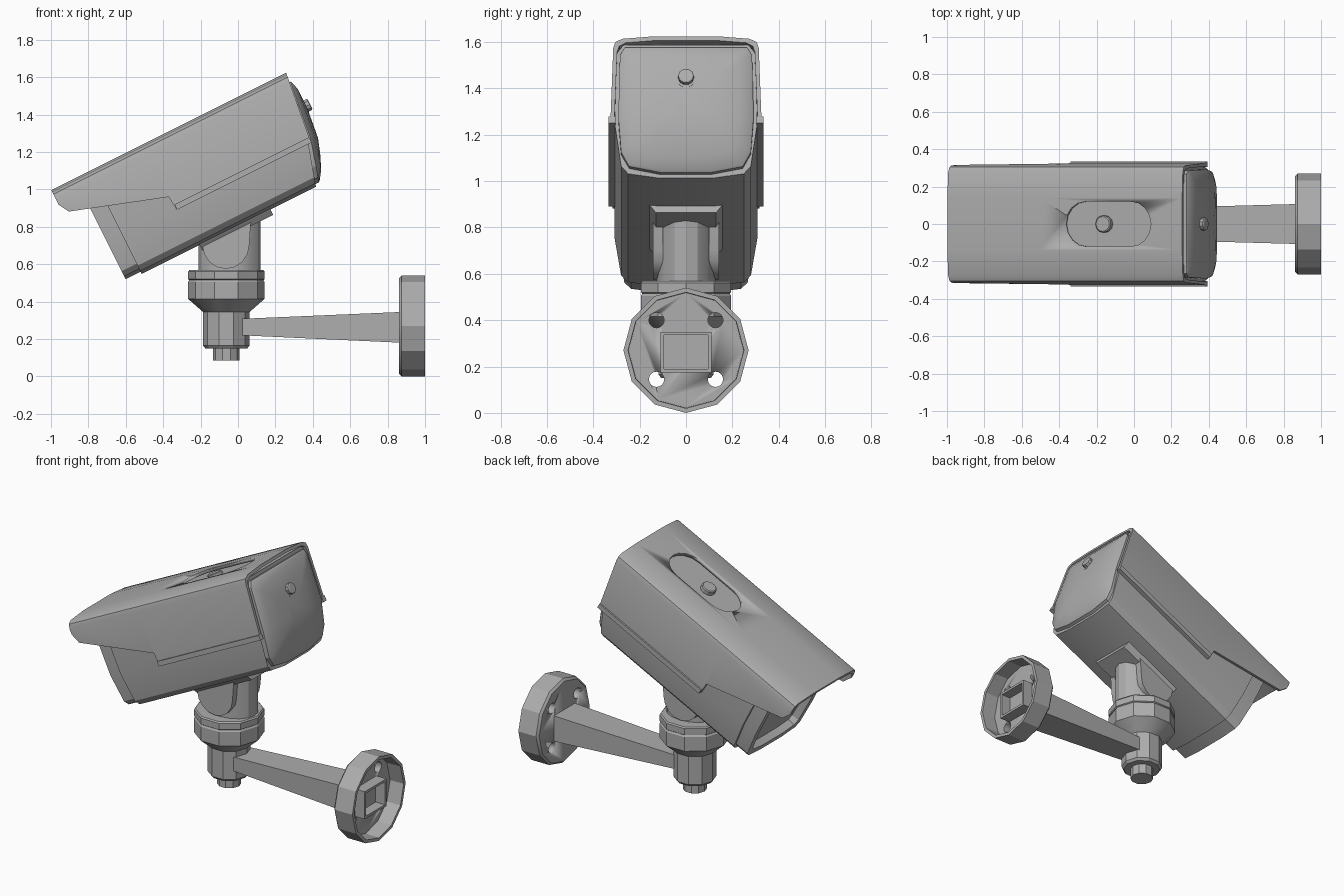
import bpy, bmesh, math
from mathutils import Vector

if "Cube" in bpy.data.objects:
    bpy.data.objects.remove(bpy.data.objects["Cube"])

grey = bpy.data.materials.new("painted_grey_metal")
grey.use_nodes = True
colour = (0.42, 0.42, 0.42, 1)
grey.diffuse_color = colour
grey.node_tree.nodes["Principled BSDF"].inputs["Base Color"].default_value = colour

X, Y, Z = Vector((1, 0, 0)), Vector((0, 1, 0)), Vector((0, 0, 1))
# Housing axes: the camera is pitched with a rise of one in two
U = Vector((2, 0, 1)).normalized()
W = Vector((-1, 0, 2)).normalized()


def P(u, y, w):
    return U * u + Y * y + W * w


def loft(name, rings, angle=25):
    """Skin closed rings of points and cap both ends."""
    bm = bmesh.new()
    rows = [[bm.verts.new(p) for p in ring] for ring in rings]
    n = len(rows[0])
    for a, b in zip(rows, rows[1:]):
        for i in range(n):
            j = (i + 1) % n
            bm.faces.new((a[i], a[j], b[j], b[i]))
    bm.faces.new(rows[0])
    bm.faces.new(rows[-1])
    bmesh.ops.recalc_face_normals(bm, faces=bm.faces)
    mesh = bpy.data.meshes.new(name)
    bm.to_mesh(mesh)
    bm.free()
    ob = bpy.data.objects.new(name, mesh)
    bpy.context.collection.objects.link(ob)
    mesh.materials.append(grey)
    bpy.ops.object.select_all(action='DESELECT')
    ob.select_set(True)
    bpy.context.view_layer.objects.active = ob
    bpy.ops.object.shade_smooth_by_angle(angle=math.radians(angle))
    return ob


def turned(name, base, axis, side, profile, n, squash=1):
    """Stack of n-gons (distance, radius) along an axis, first corner at side."""
    other = axis.cross(side) * squash
    turn = [math.tau * i / n for i in range(n)]
    return loft(name, [[base + axis * d + r * (side * math.cos(t) + other * math.sin(t))
                        for t in turn] for d, r in profile])


def cut(ob, cutter):
    mod = ob.modifiers.new("cut", 'BOOLEAN')
    mod.operation, mod.solver, mod.object = 'DIFFERENCE', 'EXACT', cutter
    cutter.hide_render = True
    bpy.context.view_layer.objects.active = ob
    bpy.ops.object.modifier_apply(modifier=mod.name)
    bpy.data.objects.remove(cutter)


def mirrored(half):
    return half + [(-y, w) for y, w in reversed(half)]


def scaled(section, s):
    return [(y * s, 1 + (w - 1) * s) for y, w in section]


def back(w):
    """Sloping rear line of the housing."""
    return 0.91 + (0.12 if w > 0.95 else 0.3) * (w - 0.95)


# Housing
body = mirrored([(.12, .72), (.25, .738), (.28, .77), (.308, .95), (.298, 1.27), (.27, 1.305)])
loft("housing", [[P(-.215, y, w) for y, w in body],
                 [P(back(w) - .015, y, w) for y, w in body]])

# Front bezel with recessed window
loft("front_bezel", [[P(u, y, w) for y, w in scaled(body, s)]
                     for u, s in [(-.2, .95), (-.305, .95), (-.305, .82), (-.26, .79)]])

# Domed rear cover
cover = mirrored([(.11, .735), (.245, .76), (.28, .82), (.292, .97), (.285, 1.25), (.265, 1.285)])
loft("rear_cover", [[P(back(w) + d, y, w) for y, w in scaled(cover, s)]
                    for d, s in [(-.04, 1), (.005, 1), (.012, .97), (.03, .8), (.04, .5), (.043, .2)]])
turned("rear_screw", P(.93, 0, 1.13), U, Y, [(0, .045), (.04, .045), (.042, .034), (.062, .034), (.066, .028)], 10)

# Sun shield: thin shell whose lower edge changes along its length
def shell_ring(u, low):
    outer = [(.325 - .04 * (low - .98), low), (.314, 1.285), (.305, 1.312), (.275, 1.327), (.14, 1.338)]
    inner = [(y - .017, min(w, w if w == low else w - .018)) for y, w in outer]
    loop = outer + [(-y, w) for y, w in reversed(outer)]
    loop += [(-y, w) for y, w in inner] + list(reversed(inner))
    return [P(back(w) if u is None else u, y, w) for y, w in loop]


shield = loft("sun_shield", [shell_ring(u, low) for u, low in
                             [(-.447, 1.25), (-.415, 1.193), (.098, 1.024), (.105, .945), (None, .945)]])

# Stadium recess in the shield with a screw
ends = [math.pi * i / 8 for i in range(9)]
stadium = [(.65 + .12 * math.sin(t), .12 * math.cos(t)) for t in ends]
stadium += [(.378 - .12 * math.sin(t), -.12 * math.cos(t)) for t in ends]
cut(shield, loft("recess_cutter", [[P(u, y, w) for u, y in stadium] for w in (1.311, 1.4)]))
turned("shield_screw", P(.48, 0, 1.3), W, U, [(0, .046), (.03, .046), (.035, .04)], 12)

# Side rails along the shield edge
for side, s in (("left", 1), ("right", -1)):
    loft(side + "_rail", [[P(u, s * y, w) for y, w in
                           [(.305, .943), (.335, .943), (.335, .974), (.305, .974)]]
                          for u in (.107, .912)])

# Foot plate under the housing
foot = mirrored([(.13, .688), (.16, .73)])
loft("foot_plate", [[P(u, y, w) for y, w in foot] for u in (.13, .555)])

# Swivel ears with rounded lower end
arc = [math.pi * (1 + i / 8) for i in range(9)]
ear = [(-.065 + .125 * math.cos(t), .7 + .125 * math.sin(t)) for t in arc]
ear = [(-.2, .715)] + ear + [(.07, .84)]
for side, s in (("left", 1), ("right", -1)):
    loft(side + "_ear", [[Vector((x, s * y, z)) for x, z in ear] for y in (.1, .142)])

# Column, collars and hub
turned("column", Vector((-.045, 0, .55)), Z, X, [(0, .165), (.28, .165)], 16, .77)
mast = Vector((-.0625, 0, 0))
turned("upper_collar", mast, Z, X, [(.515, .198), (.52, .205), (.56, .205), (.568, .198)], 10)
turned("lower_collar", mast, Z, X, [(.345, .125), (.415, .205), (.505, .205), (.515, .198)], 10)
turned("hub", mast, Z, X, [(.15, .112), (.165, .125), (.35, .125)], 10)
turned("bottom_nut", mast, Z, X, [(.085, .07), (.16, .07)], 10)

# Tapered arm
loft("arm", [[Vector((x, y, z)) for y, z in [(-h, lo), (h, lo), (h, hi), (-h, hi)]]
             for x, h, lo, hi in [(.015, .083, .22, .308), (.88, .107, .18, .345)]])

# Hollow wall flange with four bolt holes
centre = Vector((0, 0, .27))
flange = turned("wall_flange", centre, X, Z,
                [(.905, .248), (1, .25), (1, .27), (.875, .27), (.862, .256)], 12)
for y in (-.127, .127):
    for z in (.145, .4):
        cut(flange, turned("hole_cutter", Vector((.8, y, z)), X, Z, [(0, .033), (.3, .033)], 16))


# Open square socket inside the flange
def square(x, h, v):
    return [Vector((x, a * h, .262 + b * v)) for a, b in [(-1, -1), (1, -1), (1, 1), (-1, 1)]]


loft("arm_socket", [square(.9, .11, .088), square(.975, .11, .088),
                    square(.975, .095, .073), square(.91, .095, .073)])
